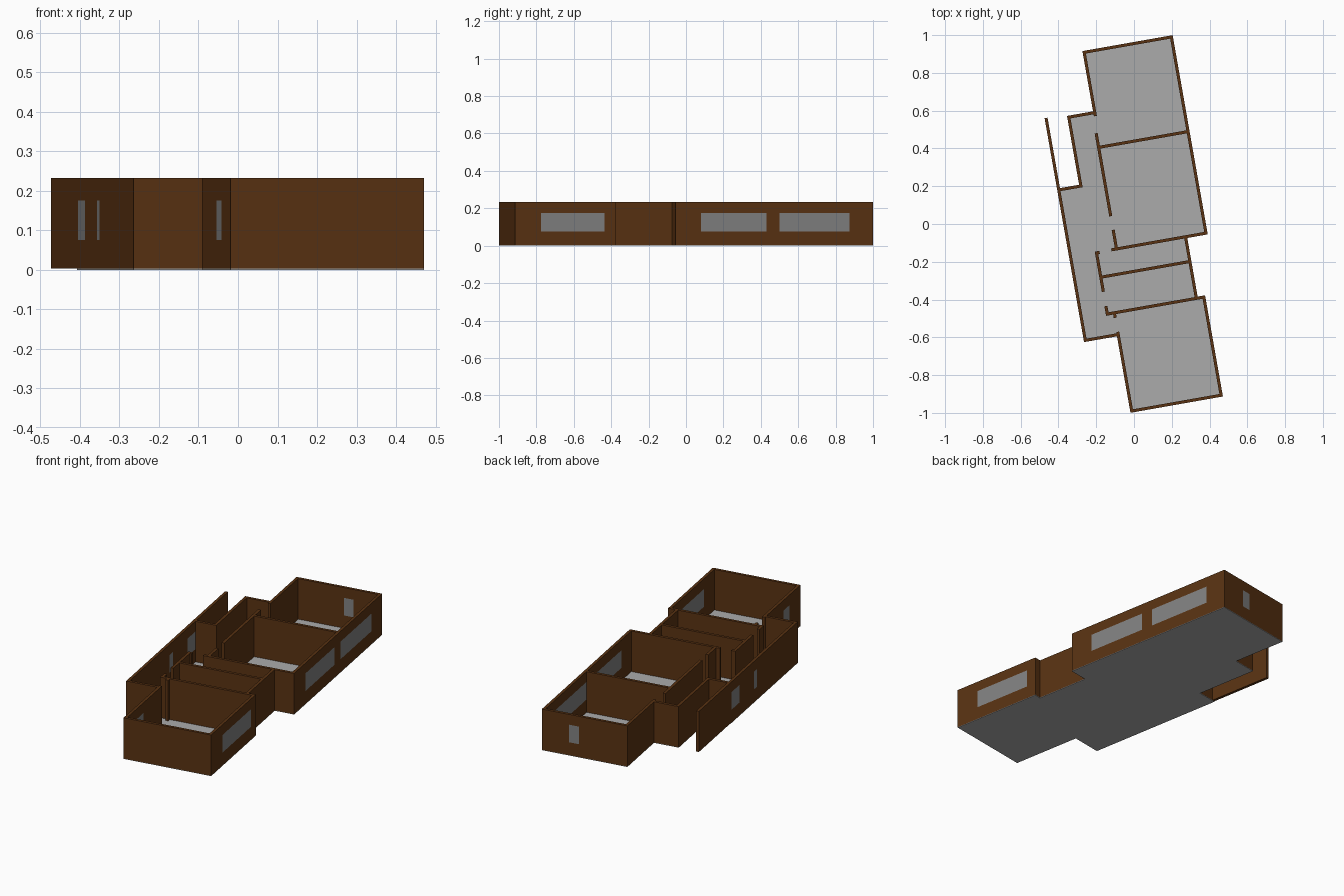
import bpy, bmesh, math
from mathutils import Matrix, Vector

cube = bpy.data.objects.get("Cube")
if cube:
    bpy.data.objects.remove(cube, do_unlink=True)

TURN = Matrix.Rotation(math.radians(10), 4, 'Z')   # plan is turned on the site
T = 0.016                                          # wall thickness
FLOOR, TOP = 0.003, 0.233
SILL, HEAD = 0.075, 0.175


def material(name, rgb):
    m = bpy.data.materials.new(name)
    m.use_nodes = True
    m.diffuse_color = (*rgb, 1)
    bsdf = m.node_tree.nodes["Principled BSDF"]
    bsdf.inputs["Base Color"].default_value = (*rgb, 1)
    bsdf.inputs["Roughness"].default_value = 0.8
    return m


BROWN = material("wall_brown", (0.1, 0.032, 0.006))
GREY = material("floor_grey", (0.41, 0.41, 0.41))
GLASS = material("window_grey", (0.22, 0.22, 0.22))


def finish(name, bm, mats):
    bm.transform(TURN)
    mesh = bpy.data.meshes.new(name)
    bm.to_mesh(mesh)
    bm.free()
    for m in mats:
        mesh.materials.append(m)
    bpy.context.collection.objects.link(bpy.data.objects.new(name, mesh))


def box(bm, lo, hi, slot=0):
    lo, hi = Vector(lo), Vector(hi)
    mat = Matrix.Translation((lo + hi) / 2) @ Matrix.Diagonal((*(hi - lo), 1))
    verts = bmesh.ops.create_cube(bm, size=1, matrix=mat)["verts"]
    for f in {f for v in verts for f in v.link_faces}:
        f.material_index = slot


def wall(name, axis, side, start, end, windows=()):
    """Wall along axis 'u' or 'v'; side is its low face on the other axis."""
    bm = bmesh.new()

    def piece(a, b, z0, z1, slot=0):
        if axis == 'u':
            box(bm, (a, side, z0), (b, side + T, z1), slot)
        else:
            box(bm, (side, a, z0), (side + T, b, z1), slot)

    at = start
    for a, b in windows:
        piece(at, a, FLOOR, TOP)
        piece(a, b, FLOOR, SILL)
        piece(a, b, SILL, HEAD, 1)
        piece(a, b, HEAD, TOP)
        at = b
    piece(at, end, FLOOR, TOP)
    finish(name, bm, (BROWN, GLASS))


# Main plan lines
EAST, EAST_MID, EAST_FRONT = 0.375, 0.265, 0.305
WEST, WEST_FRONT, WEST_BACK, PORCH = -0.369, -0.192, -0.11, -0.25
BACK, FRONT, HALL_FRONT, STEP = 0.949, -0.981, -0.57, 0.255
MID, LOW, PORCH_BACK = -0.122, -0.453, 0.625

# Floor slab
outline = [(WEST_BACK, BACK), (WEST_BACK, PORCH_BACK), (PORCH, PORCH_BACK),
           (PORCH, STEP), (WEST, STEP), (WEST, HALL_FRONT),
           (WEST_FRONT, HALL_FRONT), (WEST_FRONT, FRONT), (EAST_FRONT, FRONT),
           (EAST_FRONT, LOW + T), (EAST_MID, LOW + T), (EAST_MID, MID),
           (EAST, MID), (EAST, BACK)]
bm = bmesh.new()
base = bm.faces.new([bm.verts.new((u, v, 0)) for u, v in outline])
up = bmesh.ops.extrude_face_region(bm, geom=[base])["geom"]
bmesh.ops.translate(bm, vec=(0, 0, FLOOR),
                    verts=[g for g in up if isinstance(g, bmesh.types.BMVert)])
bmesh.ops.recalc_face_normals(bm, faces=bm.faces)
finish("floor", bm, (GREY,))

# Outer walls
wall("back_wall", 'u', BACK - T, WEST_BACK, EAST, [(0.165, 0.22)])
wall("back_left_wall", 'v', EAST - T, MID, BACK, [(0.015, 0.371), (0.442, 0.822)])
wall("middle_left_wall", 'v', EAST_MID - T, LOW, MID)
wall("front_left_wall", 'v', EAST_FRONT - T, FRONT, LOW + T, [(-0.841, -0.495)])
wall("front_wall", 'u', FRONT, WEST_FRONT, EAST_FRONT)
wall("front_right_wall", 'v', WEST_FRONT, FRONT, -0.547, [(-0.85, -0.775)])
wall("hall_front_wall", 'u', HALL_FRONT, WEST, WEST_FRONT + T)
wall("hall_right_wall", 'v', WEST, HALL_FRONT, 0.634, [(-0.075, -0.035), (0.14, 0.24)])
wall("hall_step_wall", 'u', STEP - T, WEST, PORCH + T)
wall("porch_right_wall", 'v', PORCH, STEP - T, PORCH_BACK)
wall("porch_back_wall", 'u', PORCH_BACK - T, PORCH, WEST_BACK + T)
wall("back_right_wall", 'v', WEST_BACK, 0.598, BACK)

# Inner walls, with gaps for the doorways
wall("back_room_divider", 'u', 0.424, -0.122, EAST)
wall("back_room_hall_wall", 'v', -0.122, 0.062, 0.508)
wall("back_room_door_jamb", 'v', -0.122, MID, -0.011)
wall("middle_divider", 'u', MID, -0.142, EAST)
wall("small_room_hall_wall", 'v', -0.23, -0.325, -0.112)
wall("small_room_door_stub", 'u', -0.124, -0.23, -0.205)
wall("small_room_divider", 'u', -0.255, -0.23, EAST_MID)
wall("front_divider", 'u', LOW, -0.23, EAST_FRONT)
wall("front_divider_stub", 'v', -0.23, LOW, -0.402)
wall("front_door_stub", 'v', WEST_FRONT, -0.472, LOW)
